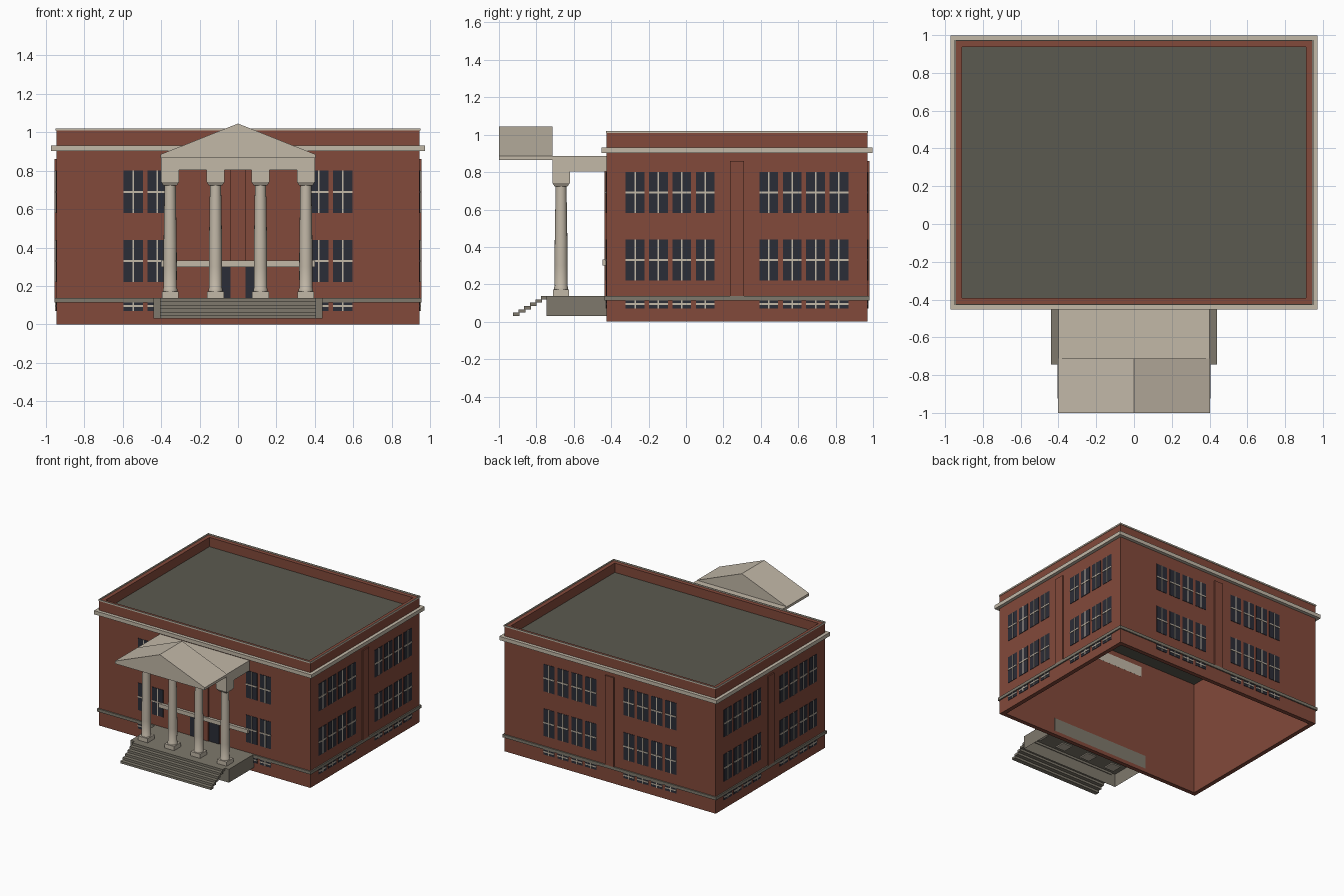
import bpy, bmesh, math
from mathutils import Matrix, Vector

cube = bpy.data.objects.get("Cube")
if cube:
    bpy.data.objects.remove(cube, do_unlink=True)


def material(name, r, g, b):
    m = bpy.data.materials.new(name)
    m.use_nodes = True
    m.diffuse_color = (r, g, b, 1)
    m.node_tree.nodes["Principled BSDF"].inputs["Base Color"].default_value = (r, g, b, 1)
    return m


BRICK = material("red brick", 0.225, 0.067, 0.043)
CREAM = material("cream stone", 0.54, 0.48, 0.39)
GREY = material("grey stone", 0.21, 0.19, 0.15)
ROOF = material("dark roofing", 0.105, 0.102, 0.08)
GLASS = material("dark glass", 0.024, 0.026, 0.038)

# Main block: half sizes and centre
HX, HY, CY = 0.945, 0.6975, 0.2725
WALL = 0.034


def finish(name, bm, mat, smooth=False):
    bmesh.ops.recalc_face_normals(bm, faces=bm.faces)
    mesh = bpy.data.meshes.new(name)
    bm.to_mesh(mesh)
    bm.free()
    mesh.materials.append(mat)
    ob = bpy.data.objects.new(name, mesh)
    bpy.context.collection.objects.link(ob)
    if smooth:
        bpy.ops.object.select_all(action="DESELECT")
        ob.select_set(True)
        bpy.context.view_layer.objects.active = ob
        bpy.ops.object.shade_smooth_by_angle(angle=math.radians(35))
    return ob


def add_box(bm, x0, x1, y0, y1, z0, z1):
    mid = Vector((x0 + x1, y0 + y1, z0 + z1)) / 2
    size = (x1 - x0, y1 - y0, z1 - z0, 1)
    bmesh.ops.create_cube(bm, size=1, matrix=Matrix.Translation(mid) @ Matrix.Diagonal(size))


def box(name, mat, *bounds):
    bm = bmesh.new()
    add_box(bm, *bounds)
    return finish(name, bm, mat)


def ring(name, mat, outset, inset, z0, z1):
    """Rectangular band running round the main block."""
    bm = bmesh.new()
    loops = []
    for off, z in ((outset, z0), (outset, z1), (-inset, z1), (-inset, z0)):
        loops.append([bm.verts.new((sx * (HX + off), CY + sy * (HY + off), z))
                      for sx, sy in ((-1, -1), (1, -1), (1, 1), (-1, 1))])
    for i in range(4):
        a, b = loops[i], loops[(i + 1) % 4]
        for j in range(4):
            k = (j + 1) % 4
            bm.faces.new((a[j], a[k], b[k], b[j]))
    return finish(name, bm, mat)


def lathe(bm, cx, cy, profile, sides, turn=0.0):
    loops = []
    for r, z in profile:
        loops.append([bm.verts.new((cx + r * math.cos(turn + math.tau * i / sides),
                                    cy + r * math.sin(turn + math.tau * i / sides), z))
                      for i in range(sides)])
    for a, b in zip(loops, loops[1:]):
        for i in range(sides):
            k = (i + 1) % sides
            bm.faces.new((a[i], a[k], b[k], b[i]))
    bm.faces.new(loops[0])
    bm.faces.new(loops[-1])


def wall_box(bm, side, u0, u1, z0, z1, depth):
    """Plate standing proud of one wall, u measured from the wall centre."""
    sink = 0.004
    if side in ("front", "back"):
        s = -1 if side == "front" else 1
        ys = sorted((CY + s * (HY - sink), CY + s * (HY + depth)))
        add_box(bm, u0, u1, *ys, z0, z1)
    else:
        s = 1 if side == "left" else -1
        xs = sorted((s * (HX - sink), s * (HX + depth)))
        add_box(bm, *xs, CY + u0, CY + u1, z0, z1)


# Brick shell, roof and bands
ring("brick_walls", BRICK, 0, WALL, 0, 1.01)
box("flat_roof", ROOF, -HX + WALL, HX - WALL, CY - HY + WALL, CY + HY - WALL, 0.925, 0.935)
ring("parapet_trim", CREAM, 0.004, 0.002, 1.008, 1.02)
ring("cornice", CREAM, 0.027, 0.004, 0.902, 0.932)
ring("base_band", GREY, 0.01, 0.004, 0.114, 0.138)

# Windows and pilasters on every wall
FLOORS = ((0.07, 0.12), (0.22, 0.44), (0.58, 0.80))
for side in ("front", "back", "left", "right"):
    glass, bars = bmesh.new(), bmesh.new()
    starts = [0.12 + 0.125 * i for i in range(4)]
    if side == "front":
        starts = starts[2:]
    for z0, z1 in FLOORS:
        zm = (z0 + z1) / 2
        for start in starts:
            for u in (start, -start - 0.1):
                wall_box(glass, side, u, u + 0.1, z0, z1, 0.003)
                wall_box(bars, side, u + 0.046, u + 0.054, z0, z1, 0.006)
                wall_box(bars, side, u, u + 0.1, zm - 0.005, zm + 0.005, 0.007)
    finish(side + "_window_glass", glass, GLASS)
    finish(side + "_window_bars", bars, CREAM)
    bm = bmesh.new()
    wall_box(bm, side, -0.038, 0.038, 0.138, 0.86, 0.01)
    finish(side + "_pilaster", bm, BRICK)

# Entrance doors and the trim above them
bm = bmesh.new()
for u in (-0.13, 0.04):
    wall_box(bm, "front", u, u + 0.09, 0.138, 0.30, 0.004)
finish("entrance_doors", bm, GLASS)
box("door_trim", CREAM, -0.40, 0.40, -0.447, -0.42, 0.30, 0.332)

# Porch platform, open underneath
bm = bmesh.new()
add_box(bm, -0.44, 0.44, -0.745, -0.39, 0.03, 0.138)
bm.faces.ensure_lookup_table()
bmesh.ops.delete(bm, geom=[min(bm.faces, key=lambda f: f.calc_center_median().z)],
                 context="FACES_ONLY")
finish("porch_platform", bm, GREY)

# Thin stepped treads
bm = bmesh.new()
for i in range(6):
    y, z = -0.925 + 0.03 * i, 0.03 + 0.018 * i
    add_box(bm, -0.405, 0.405, y, y + 0.036, z, z + 0.018)
finish("porch_steps", bm, GREY)

# Four columns with plinth, swelling shaft and flared capital
ROOT2 = math.sqrt(2)
for n, x in enumerate((-0.353, -0.117, 0.117, 0.353), 1):
    y = -0.668
    box(f"column_plinth_{n}", CREAM, x - 0.043, x + 0.043, y - 0.043, y + 0.043, 0.13, 0.172)
    bm = bmesh.new()
    lathe(bm, x, y, ((0.037, 0.17), (0.037, 0.185), (0.034, 0.19), (0.035, 0.30),
                     (0.034, 0.42), (0.029, 0.725)), 16)
    finish(f"column_shaft_{n}", bm, CREAM, True)
    bm = bmesh.new()
    lathe(bm, x, y, ((0.034 * ROOT2, 0.722), (0.047 * ROOT2, 0.742), (0.047 * ROOT2, 0.81)),
          4, math.pi / 4)
    finish(f"column_capital_{n}", bm, CREAM)

# Entablature and gabled pediment
box("entablature", CREAM, -0.40, 0.40, -0.715, -0.3905, 0.803, 0.885)
bm = bmesh.new()
outline = ((-0.402, 0.865), (0.402, 0.865), (0.402, 0.885), (0, 1.045), (-0.402, 0.885))
face = bm.faces.new([bm.verts.new((x, -1.0, z)) for x, z in outline])
back = bmesh.ops.extrude_face_region(bm, geom=[face])["geom"]
bmesh.ops.translate(bm, vec=(0, 0.287, 0), verts=[v for v in back if isinstance(v, bmesh.types.BMVert)])
finish("pediment", bm, CREAM)
